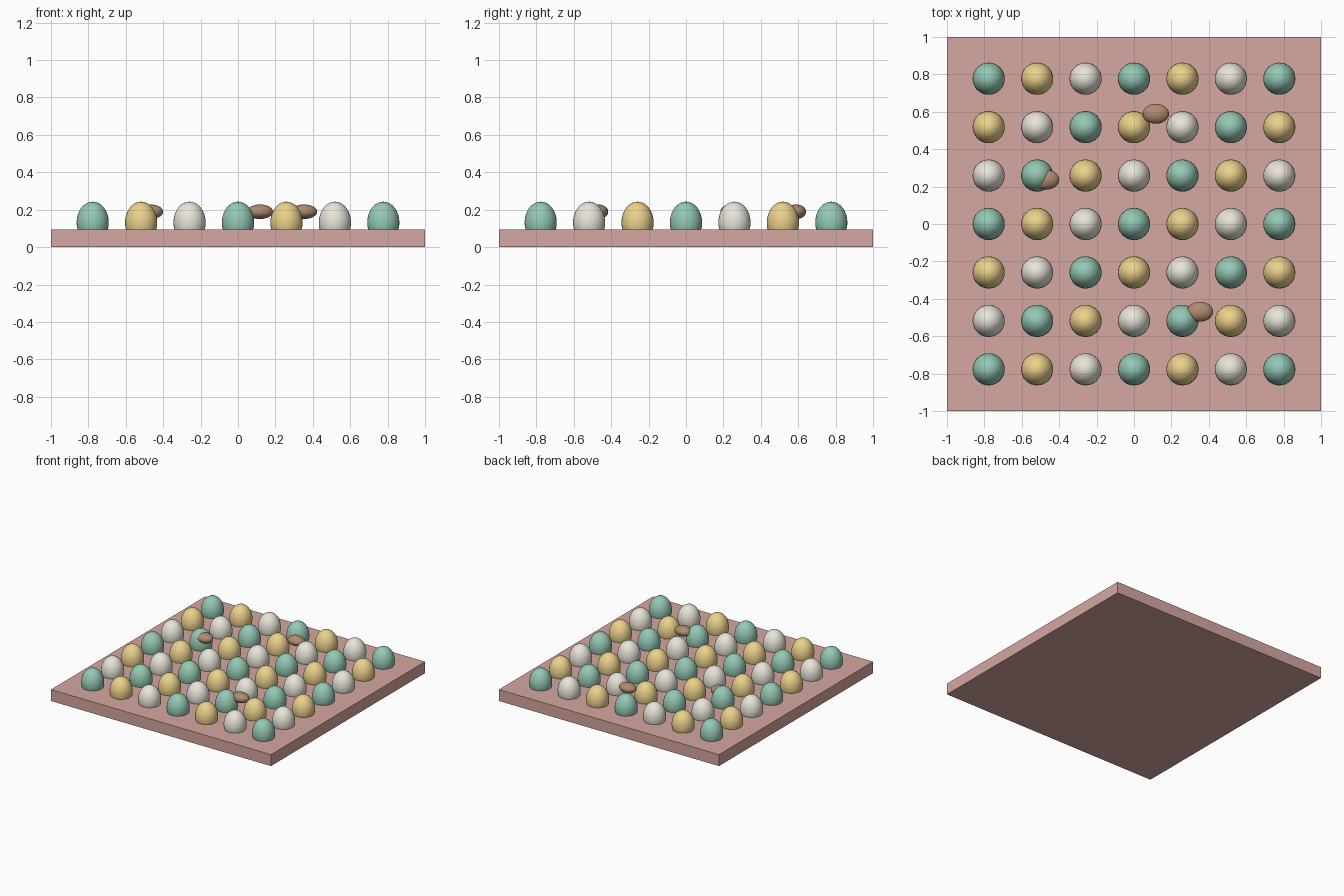
import bpy

if "Cube" in bpy.data.objects:
    bpy.data.objects.remove(bpy.data.objects["Cube"])


def material(name, rgb):
    m = bpy.data.materials.new(name)
    m.diffuse_color = (*rgb, 1)
    m.use_nodes = True
    m.node_tree.nodes["Principled BSDF"].inputs["Base Color"].default_value = m.diffuse_color
    return m


def ellipsoid(name, loc, radii, mat, segments=32, rings=16):
    bpy.ops.mesh.primitive_uv_sphere_add(segments=segments, ring_count=rings, radius=1, location=loc)
    ob = bpy.context.object
    ob.name = name
    ob.scale = radii
    bpy.ops.object.shade_smooth()
    ob.data.materials.append(mat)
    return ob


pink = material("tray_pink", (0.67, 0.39, 0.35))
shells = [material("mint", (0.30, 0.58, 0.46)),
          material("straw", (0.83, 0.64, 0.26)),
          material("cream", (0.81, 0.78, 0.70))]
brown = material("bean_brown", (0.43, 0.26, 0.16))

# Square tray
TOP = 0.094
bpy.ops.mesh.primitive_cube_add(size=1, location=(0, 0, TOP / 2))
tray = bpy.context.object
tray.name = "tray"
tray.scale = (2, 2, TOP)
tray.data.materials.append(pink)

# 7 x 7 grid of eggs sunk into the tray, colours running along diagonals
STEP = 0.259
for row in range(7):
    for col in range(7):
        ellipsoid(f"egg_{row}_{col}",
                  ((col - 3) * STEP, (row - 3) * STEP, 0.131),
                  (0.086, 0.086, 0.112), shells[(col - row) % 3])

# Three loose beans resting among the eggs
for i, (x, y) in enumerate([(0.117, 0.589), (0.353, -0.469), (-0.470, 0.237)]):
    ellipsoid(f"bean_{i}", (x, y, 0.189), (0.07, 0.053, 0.039), brown)
